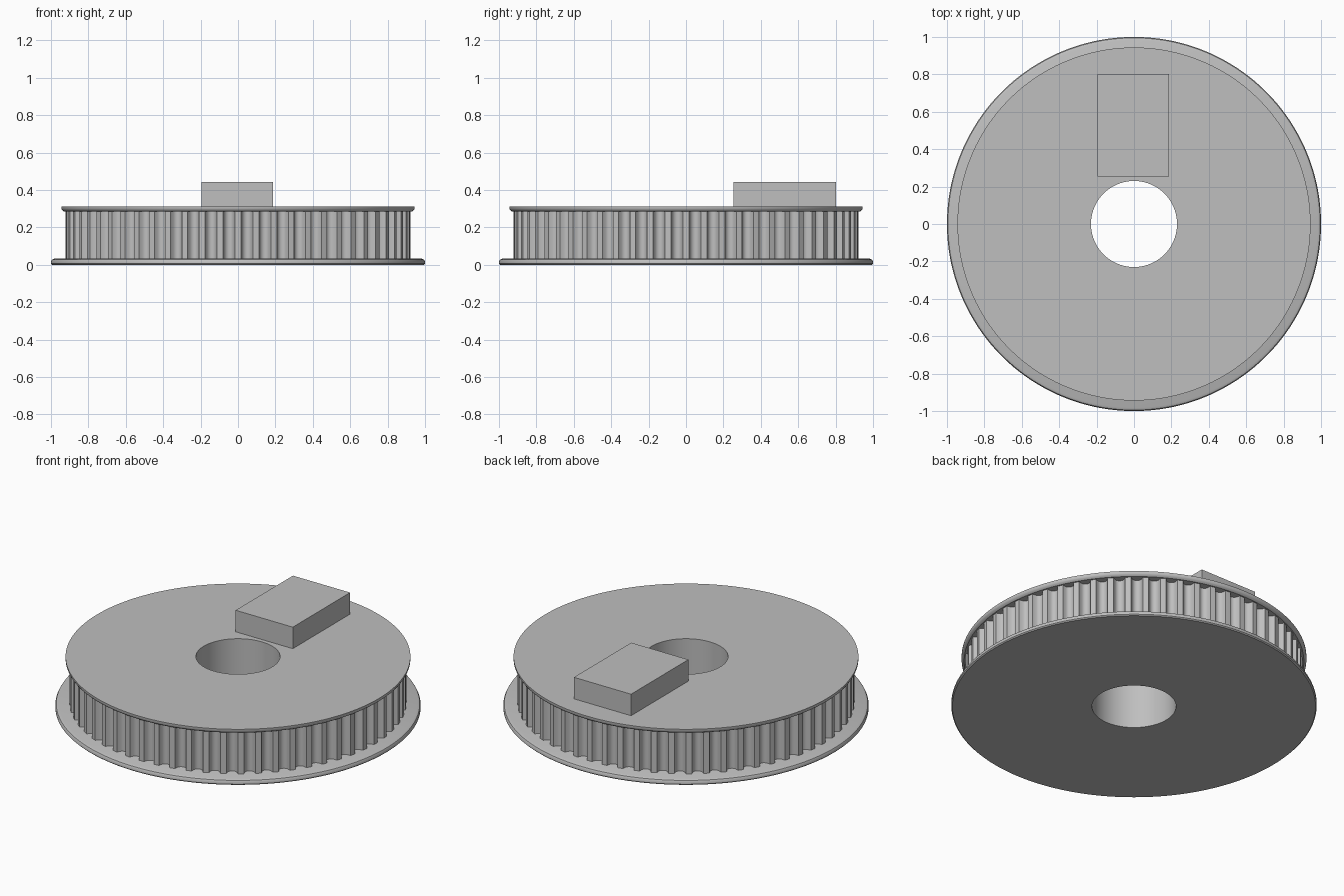
import bpy, bmesh, math

if "Cube" in bpy.data.objects:
    bpy.data.objects.remove(bpy.data.objects["Cube"], do_unlink=True)

TEETH, STEPS = 60, 12
SEGMENTS = TEETH * STEPS
BORE, TIP, DEPTH = 0.23, 0.922, 0.037
BASE_TOP, RIM_BOTTOM, RIM_TOP = 0.033, 0.285, 0.312

grey = bpy.data.materials.new("plain grey")
grey.use_nodes = True
colour = (0.52, 0.52, 0.52, 1)
grey.diffuse_color = colour
grey.node_tree.nodes["Principled BSDF"].inputs["Base Color"].default_value = colour


def finish(name, bm):
    bmesh.ops.recalc_face_normals(bm, faces=bm.faces)
    mesh = bpy.data.meshes.new(name)
    bm.to_mesh(mesh)
    bm.free()
    mesh.materials.append(grey)
    obj = bpy.data.objects.new(name, mesh)
    bpy.context.collection.objects.link(obj)
    return obj


def lathe(name, profile, segments):
    """Revolve a closed profile; a radius may be a function of the step."""
    bm = bmesh.new()
    rings = []
    for radius, z in profile:
        ring = []
        for i in range(segments):
            r = radius(i) if callable(radius) else radius
            a = 2 * math.pi * i / segments
            ring.append(bm.verts.new((r * math.cos(a), r * math.sin(a), z)))
        rings.append(ring)
    for k, low in enumerate(rings):
        high = rings[(k + 1) % len(rings)]
        for i in range(segments):
            j = (i + 1) % segments
            bm.faces.new((low[i], low[j], high[j], high[i]))
    obj = finish(name, bm)
    bpy.ops.object.select_all(action="DESELECT")
    obj.select_set(True)
    bpy.context.view_layer.objects.active = obj
    bpy.ops.object.shade_smooth_by_angle(angle=math.radians(32))
    return obj


def tooth_radius(i):
    """Flat land with a round-bottomed groove for each tooth."""
    t = abs((i % STEPS) / STEPS - 0.5) / 0.33
    return TIP - DEPTH * math.sqrt(max(0, 1 - t * t))


# Wide lower flange with a rounded upper edge
lathe("lower_flange", [(BORE, 0), (0.994, 0), (1, 0.006), (1, 0.018),
                       (0.995, 0.027), (0.982, BASE_TOP), (BORE, BASE_TOP)], 180)

# Toothed belt drum
lathe("toothed_drum", [(BORE, BASE_TOP), (tooth_radius, BASE_TOP),
                       (tooth_radius, RIM_BOTTOM), (BORE, RIM_BOTTOM)], SEGMENTS)

# Narrow upper flange with a rounded lower edge
lathe("upper_flange", [(BORE, RIM_BOTTOM), (0.93, RIM_BOTTOM), (0.94, 0.292),
                       (0.944, 0.3), (0.944, RIM_TOP), (BORE, RIM_TOP)], 180)

# Rectangular block standing on the upper flange
bm = bmesh.new()
bmesh.ops.create_cube(bm, size=1)
bmesh.ops.scale(bm, vec=(0.382, 0.547, 0.13), verts=bm.verts)
bmesh.ops.translate(bm, vec=(-0.003, 0.528, RIM_TOP + 0.065), verts=bm.verts)
finish("top_block", bm)
